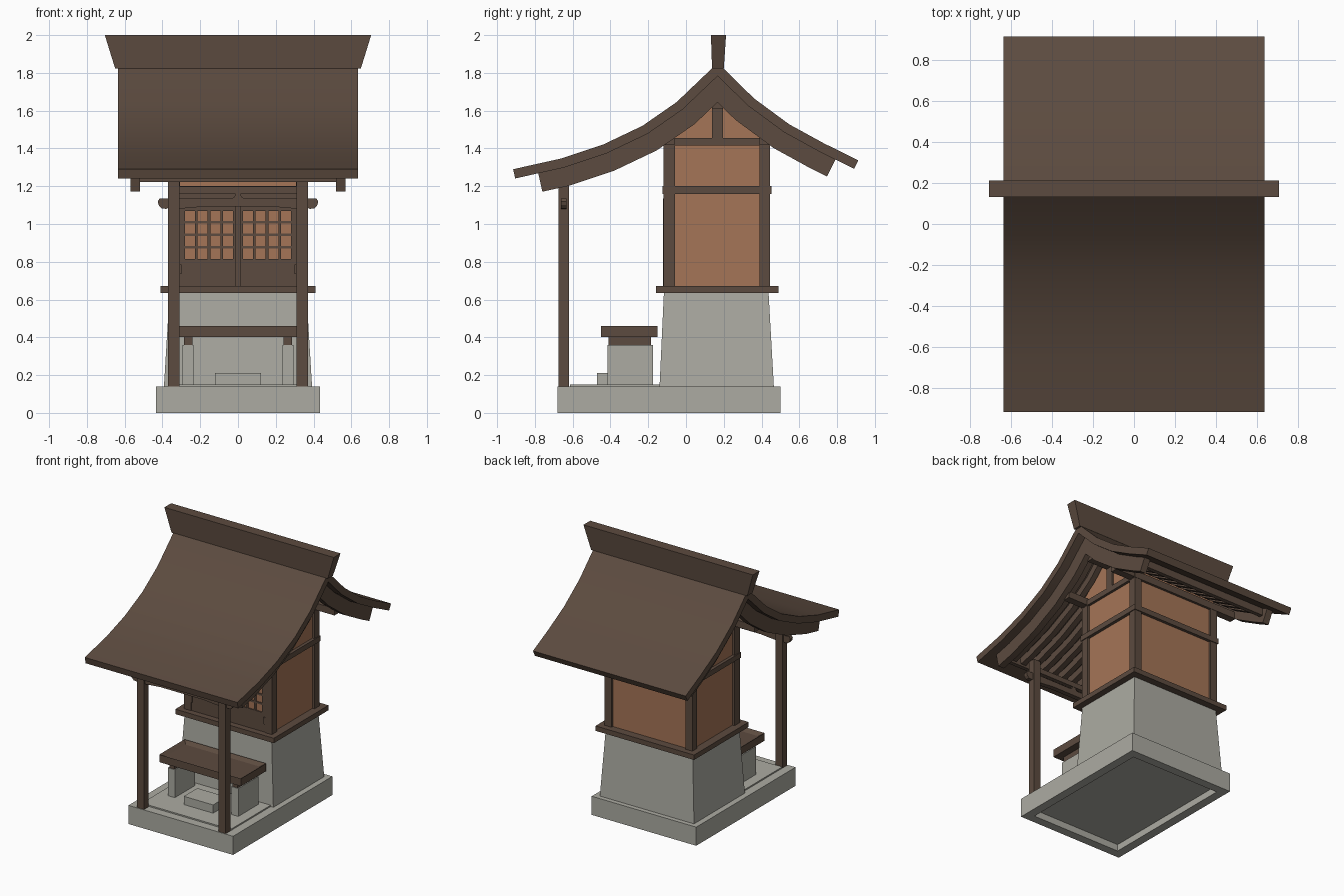
import bpy, bmesh, math
from mathutils import Vector

if "Cube" in bpy.data.objects:
    bpy.data.objects.remove(bpy.data.objects["Cube"])


def material(name, rgb):
    m = bpy.data.materials.new(name)
    m.diffuse_color = (*rgb, 1)
    m.use_nodes = True
    m.node_tree.nodes["Principled BSDF"].inputs["Base Color"].default_value = m.diffuse_color
    return m


WOOD = material("dark_wood", (0.107, 0.070, 0.050))
PANEL = material("orange_wood", (0.376, 0.178, 0.095))
STONE = material("grey_stone", (0.413, 0.407, 0.361))


def finish(name, bm, mat, smooth=False):
    bmesh.ops.recalc_face_normals(bm, faces=bm.faces)
    me = bpy.data.meshes.new(name)
    bm.to_mesh(me)
    bm.free()
    me.materials.append(mat)
    if smooth:
        me.shade_smooth()
        me.set_sharp_from_angle(angle=math.radians(30))
    ob = bpy.data.objects.new(name, me)
    bpy.context.collection.objects.link(ob)
    return ob


def loft(name, x0, x1, y0, y1, z0, z1, mat, top=None):
    """Box from limits; top = (x0, x1, y0, y1) gives a different upper rectangle."""
    bm = bmesh.new()
    rings = []
    for z, (a, b, c, d) in ((z0, (x0, x1, y0, y1)), (z1, top or (x0, x1, y0, y1))):
        rings.append([bm.verts.new(p) for p in ((a, c, z), (b, c, z), (b, d, z), (a, d, z))])
    lo, hi = rings
    bm.faces.new(lo)
    bm.faces.new(hi)
    for i in range(4):
        j = (i + 1) % 4
        bm.faces.new((lo[i], lo[j], hi[j], hi[i]))
    return finish(name, bm, mat)


def pair(name, x0, x1, *rest):
    """The same box on the right and mirrored on the left."""
    loft(name + "_right", x0, x1, *rest)
    loft(name + "_left", -x1, -x0, *rest)


def extrude(name, pts, axis, a, b, mat, smooth=False):
    """Extrude a (y,z) profile along x, or an (x,z) profile along y."""
    bm = bmesh.new()
    put = (lambda p, t: (t, p[0], p[1])) if axis == "x" else (lambda p, t: (p[0], t, p[1]))
    r0 = [bm.verts.new(put(p, a)) for p in pts]
    r1 = [bm.verts.new(put(p, b)) for p in pts]
    bm.faces.new(r0)
    bm.faces.new(r1)
    for i in range(len(pts)):
        j = (i + 1) % len(pts)
        bm.faces.new((r0[i], r0[j], r1[j], r1[i]))
    return finish(name, bm, mat, smooth)


# Roof curve, front eave to ridge to back eave (y, z)
ROOF = [Vector(p) for p in ((-0.915, 1.29), (-0.66, 1.347), (-0.44, 1.42), (-0.23, 1.52),
                            (-0.05, 1.645), (0.168, 1.853), (0.36, 1.665), (0.546, 1.528),
                            (0.73, 1.427), (0.912, 1.337))]


def offset(pts, d):
    out = []
    for i, p in enumerate(pts):
        t0 = (p - pts[i - 1]).normalized() if i else (pts[1] - p).normalized()
        t1 = (pts[i + 1] - p).normalized() if i < len(pts) - 1 else t0
        n0, n1 = Vector((t0.y, -t0.x)), Vector((t1.y, -t1.x))
        m = (n0 + n1).normalized()
        out.append(p + m * (d / m.dot(n0)))
    return out


def roof_band(trim_front, trim_back, d0, d1):
    """Strip under the roof curve between two depths, shortened at the eaves."""
    pts = [p.copy() for p in ROOF]
    pts[0] += (pts[1] - pts[0]).normalized() * trim_front
    pts[-1] += (pts[-2] - pts[-1]).normalized() * trim_back
    return offset(pts, d0) + offset(pts, d1)[::-1]


# Stone base: curb ring around a raised slab
loft("front_curb", -0.435, 0.435, -0.68, -0.615, 0, 0.14, STONE)
loft("back_curb", -0.435, 0.435, 0.435, 0.50, 0, 0.14, STONE)
pair("side_curb", 0.37, 0.435, -0.615, 0.435, 0, 0.14, STONE)
loft("base_slab", -0.37, 0.37, -0.615, 0.435, 0.05, 0.15, STONE)
loft("pedestal", -0.392, 0.392, -0.14, 0.465, 0.14, 0.637, STONE, (-0.362, 0.362, -0.117, 0.437))

# Offering table and step
pair("table_leg", 0.235, 0.293, -0.415, -0.175, 0.15, 0.36, STONE)
pair("table_batten", 0.242, 0.285, -0.41, -0.185, 0.36, 0.41, WOOD)
loft("step_stone", -0.122, 0.122, -0.47, -0.31, 0.15, 0.212, STONE)
table = loft("table_top", -0.34, 0.34, -0.45, -0.15, 0.403, 0.46, WOOD)
bm = bmesh.new()
bm.from_mesh(table.data)
top = max(bm.faces, key=lambda f: f.calc_center_median().z)
bmesh.ops.inset_region(bm, faces=[top], thickness=0.045)
bmesh.ops.translate(bm, verts=top.verts, vec=(0, 0, -0.02))
bm.to_mesh(table.data)
bm.free()

# Shrine body
loft("floor_ledge", -0.41, 0.41, -0.16, 0.49, 0.635, 0.672, WOOD)
extrude("body_walls", [(-0.105, 0.67), (0.43, 0.67), (0.43, 1.52), (0.168, 1.74), (-0.105, 1.50)],
        "x", -0.348, 0.348, PANEL)
pair("front_post", 0.308, 0.365, -0.119, -0.057, 0.67, 1.46, WOOD)
pair("back_post", 0.308, 0.365, 0.388, 0.446, 0.67, 1.46, WOOD)
for z0, z1, e in ((1.16, 1.20, 0.006), (1.415, 1.456, 0.002)):
    pair("side_rail", 0.33, 0.365 + e, -0.119 - e, 0.446 + e, z0, z1, WOOD)
    loft("front_rail", -0.365, 0.365, -0.119 - e, -0.09, z0, z1, WOOD)
    loft("back_rail", -0.365, 0.365, 0.42, 0.446 + e, z0, z1, WOOD)
pair("king_post", 0.33, 0.362, 0.138, 0.196, 1.45, 1.65, WOOD)

# Purlins carrying the roof overhang
loft("front_purlin", -0.53, 0.53, -0.115, -0.06, 1.418, 1.47, WOOD)
loft("back_purlin", -0.53, 0.53, 0.39, 0.445, 1.418, 1.47, WOOD)
loft("ridge_purlin", -0.53, 0.53, 0.138, 0.196, 1.612, 1.67, WOOD)

# Lattice doors: solid lower panel and top rail, thin bars over the orange wall
loft("door_lower_panel", -0.308, 0.308, -0.114, -0.10, 0.67, 0.815, WOOD)
loft("door_top_rail", -0.308, 0.308, -0.114, -0.10, 1.07, 1.16, WOOD)
loft("door_cover_strip", -0.014, 0.014, -0.122, -0.10, 0.67, 1.13, WOOD)
pair("door_inner_stile", 0.0, 0.027, -0.114, -0.10, 0.815, 1.07, WOOD)
pair("door_outer_stile", 0.28, 0.308, -0.114, -0.10, 0.815, 1.07, WOOD)
for i in (1, 2, 3):
    x = 0.0265 + i * 0.067 - 0.007
    pair("lattice_upright", x - 0.007, x + 0.007, -0.113, -0.10, 0.815, 1.07, WOOD)
    z = 0.809 + i * 0.067
    pair("lattice_bar", 0.027, 0.28, -0.112, -0.10, z - 0.007, z + 0.007, WOOD)
for z in (0.76, 1.11):
    pair("door_hinge", 0.298, 0.31, -0.123, -0.11, z - 0.025, z + 0.025, WOOD)

# Porch: pillars, arched tie beam with carved ends, centre strut
pair("porch_pillar", 0.31, 0.37, -0.675, -0.62, 0.14, 1.24, WOOD)
extrude("porch_tie_beam", [(-0.32, 1.08), (-0.18, 1.092), (0.18, 1.092), (0.32, 1.08),
                           (0.32, 1.135), (-0.32, 1.135)], "y", -0.665, -0.63, WOOD)
for s, side in ((1, "right"), (-1, "left")):
    extrude("beam_nose_" + side,
            [(s * x, z) for x, z in ((0.36, 1.135), (0.415, 1.135), (0.425, 1.12), (0.42, 1.10),
                                     (0.405, 1.083), (0.38, 1.08), (0.36, 1.09))],
            "y", -0.663, -0.632, WOOD)
extrude("porch_strut", [(-0.04, 1.13), (0.04, 1.13), (0.018, 1.145), (0.012, 1.165),
                        (-0.012, 1.165), (-0.018, 1.145)], "y", -0.66, -0.635, WOOD)
loft("porch_top_rail", -0.32, 0.32, -0.662, -0.633, 1.16, 1.198, WOOD)

# Roof: curved slab, bargeboards, rafters, eave boards, ridge
extrude("roof_slab", roof_band(0, 0, 0, 0.05), "x", -0.635, 0.635, WOOD, True)
for s, side in ((1, "right"), (-1, "left")):
    extrude("bargeboard_" + side, roof_band(0.125, 0.11, 0.048, 0.15), "x", s * 0.52, s * 0.57, WOOD, True)
rafter = roof_band(0.18, 0.16, 0.048, 0.10)
for i in range(12):
    x = (i - 5.5) * 0.085
    extrude("rafter", rafter, "x", x - 0.021, x + 0.021, WOOD, True)
loft("front_eave_board", -0.53, 0.53, -0.755, -0.725, 1.222, 1.275, WOOD)
loft("back_eave_board", -0.53, 0.53, 0.715, 0.745, 1.31, 1.365, WOOD)
loft("ridge_cap", -0.65, 0.65, 0.138, 0.2, 1.822, 2.0, WOOD, (-0.705, 0.705, 0.132, 0.212))
